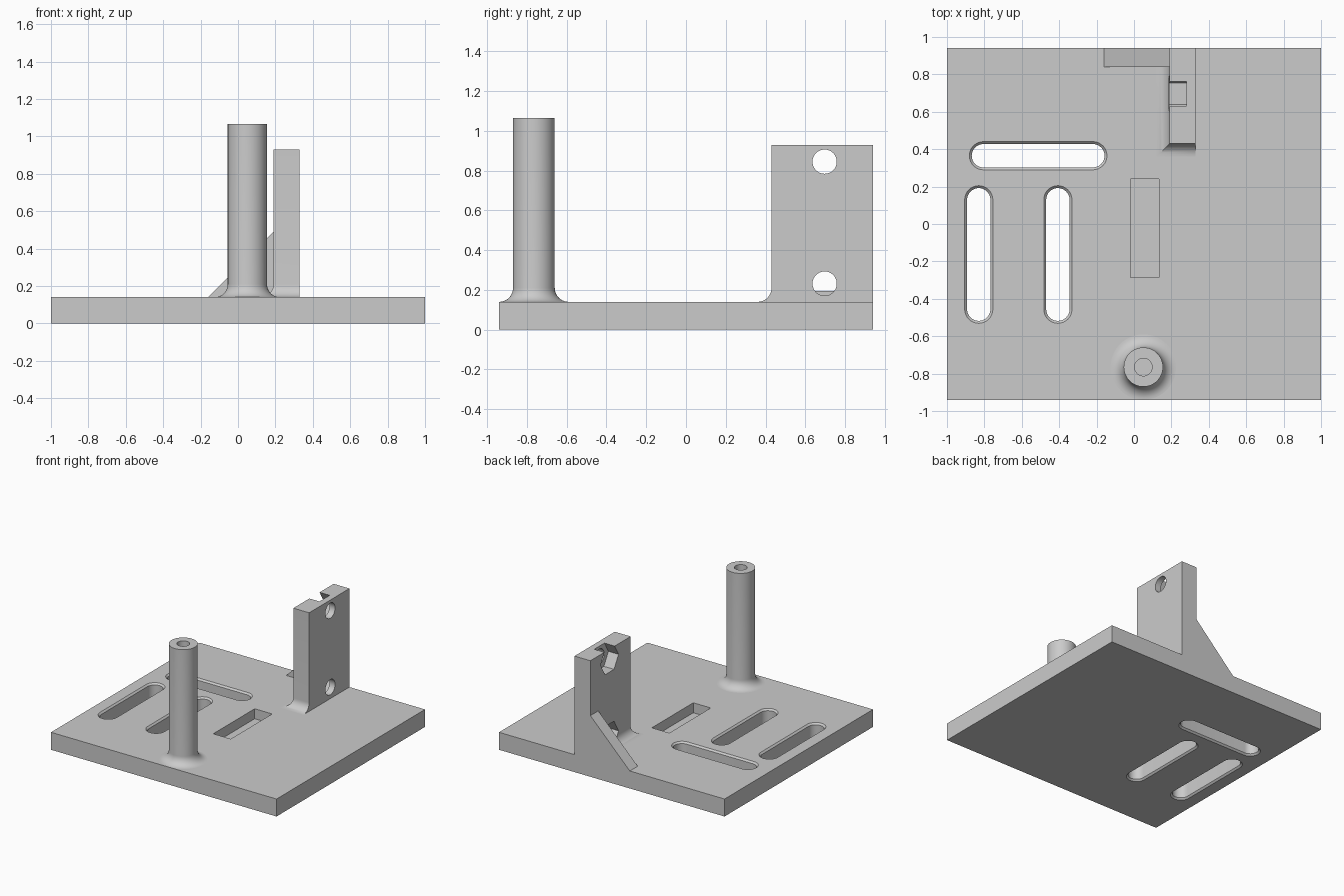
import bpy, bmesh
from math import sin, cos, pi

if "Cube" in bpy.data.objects:
    bpy.data.objects.remove(bpy.data.objects["Cube"], do_unlink=True)

GREY = (0.6, 0.6, 0.6, 1)
grey = bpy.data.materials.new("plain grey")
grey.use_nodes = True
grey.diffuse_color = GREY
grey.node_tree.nodes["Principled BSDF"].inputs["Base Color"].default_value = GREY

TOP = 0.14      # top of the base plate
FILLET = 0.07
STEPS = 10


def loft(name, rings):
    """Closed solid skinned through equal-length rings of points."""
    bm = bmesh.new()
    loops = [[bm.verts.new(p) for p in ring] for ring in rings]
    n = len(loops[0])
    for a, b in zip(loops, loops[1:]):
        for i in range(n):
            j = (i + 1) % n
            bm.faces.new((a[i], a[j], b[j], b[i]))
    bm.faces.new(loops[0])
    bm.faces.new(loops[-1])
    bmesh.ops.recalc_face_normals(bm, faces=bm.faces)
    mesh = bpy.data.meshes.new(name)
    bm.to_mesh(mesh)
    bm.free()
    obj = bpy.data.objects.new(name, mesh)
    bpy.context.collection.objects.link(obj)
    mesh.materials.append(grey)
    return obj


def rect(x0, x1, y0, y1, z):
    return [(x0, y0, z), (x1, y0, z), (x1, y1, z), (x0, y1, z)]


def box(name, x0, x1, y0, y1, z0, z1):
    return loft(name, [rect(x0, x1, y0, y1, z) for z in (z0, z1)])


def circle(cx, cy, r, z, n=64):
    return [(cx + r * cos(2 * pi * i / n), cy + r * sin(2 * pi * i / n), z) for i in range(n)]


def prism_x(name, y, z, r, x0, x1, n):
    """Regular prism lying along x."""
    return loft(name, [[(x, p, q) for p, q, _ in circle(y, z, r, 0, n)] for x in (x0, x1)])


def slot(cx, cy, along_x, half=0.2925, r=0.0625, chamfer=0.013):
    """Rounded slot cutter, chamfered at both faces of the plate."""
    def ring(z, grow):
        pts = []
        for i in range(34):
            a = pi * (i if i < 17 else i - 1) / 16 - pi / 2
            u = (half if i < 17 else -half) + (r + grow) * cos(a)
            v = (r + grow) * sin(a)
            pts.append((cx + u, cy + v, z) if along_x else (cx - v, cy + u, z))
        return pts
    over = 0.01
    return loft("slot_cutter", [ring(-over, chamfer + over), ring(chamfer, 0),
                                ring(TOP - chamfer, 0), ring(TOP + over, chamfer + over)])


def cut(obj, cutters):
    bpy.context.view_layer.objects.active = obj
    for c in cutters:
        c.hide_render = True
        mod = obj.modifiers.new("cut", "BOOLEAN")
        mod.operation = "DIFFERENCE"
        mod.solver = "EXACT"
        mod.object = c
        bpy.ops.object.modifier_apply(modifier=mod.name)
        bpy.data.objects.remove(c, do_unlink=True)


def fillet_steps():
    """(outward offset, height) pairs of a concave quarter round."""
    for i in range(STEPS + 1):
        a = pi / 2 * i / STEPS
        yield FILLET * (1 - sin(a)), FILLET * (1 - cos(a))


HOLE_Y, HOLE_Z = 0.697, (0.232, 0.845)


def nut_pocket(z):
    return prism_x("nut_cutter", HOLE_Y, z, 0.114, 0.188, 0.28, 6)


# Base plate with three slots and a shallow rectangular pocket
plate = box("base_plate", -1, 1, -0.94, 0.94, 0, TOP)
cut(plate, [slot(-0.5125, 0.365, True), slot(-0.83, -0.163, False), slot(-0.407, -0.163, False),
            box("pocket_cutter", -0.02, 0.135, -0.285, 0.24, 0.06, 0.2),
            nut_pocket(HOLE_Z[0])])

# Upright wall, filleted at the foot on two sides, with bolt holes and nut pockets
layers = [(o, TOP + h) for o, h in fillet_steps()] + [(0, 0.93)]
wall = loft("upright_wall", [rect(0.19 - o, 0.33, 0.43 - o, 0.94, z) for o, z in layers])
for hz in HOLE_Z:
    cut(wall, [nut_pocket(hz), prism_x("bolt_cutter", HOLE_Y, hz, 0.061, 0.25, 0.4, 48)])

# Triangular brace at the back of the wall
brace = loft("wall_brace", [[(-0.16, y, TOP), (0.19, y, TOP), (0.19, y, 0.49)] for y in (0.84, 0.94)])

# Round post with a flared foot and a blind hole in its top
profile = [(0.105 + o, TOP + h) for o, h in fillet_steps()]
profile += [(0.105, 1.065), (0.047, 1.065), (0.047, 0.75)]
post = loft("round_post", [circle(0.05, -0.765, r, z) for r, z in profile])

# Smooth the curved faces and keep the edges crisp
for obj in (plate, wall, brace, post):
    bpy.ops.object.select_all(action="DESELECT")
    obj.select_set(True)
    bpy.context.view_layer.objects.active = obj
    bpy.ops.object.shade_smooth_by_angle(angle=pi / 6)
